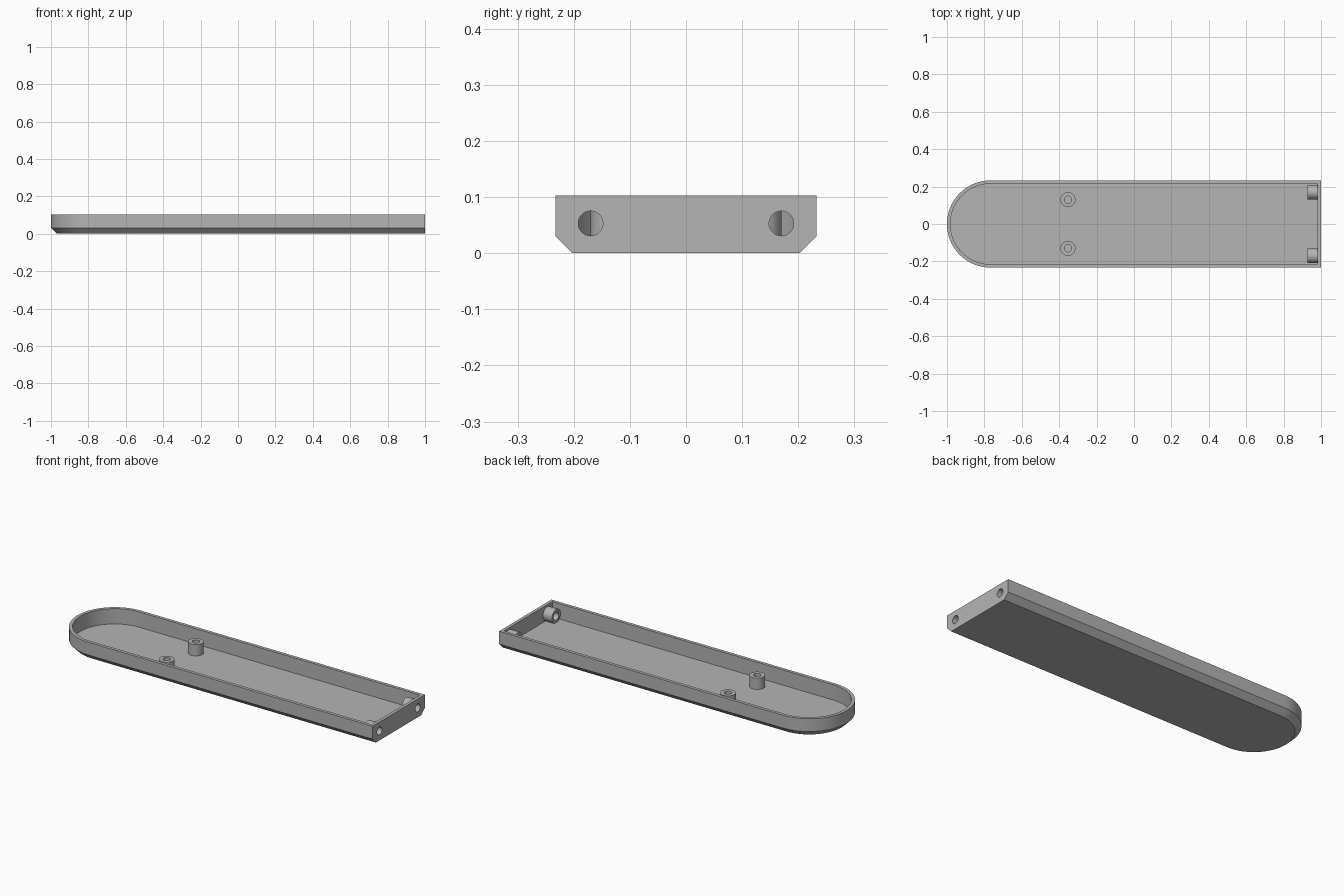
import bpy, bmesh, math
from mathutils import Matrix, Vector

if "Cube" in bpy.data.objects:
    bpy.data.objects.remove(bpy.data.objects["Cube"], do_unlink=True)

grey = bpy.data.materials.new("plain grey")
grey.use_nodes = True
COLOUR = (0.46, 0.46, 0.46, 1)
grey.diffuse_color = COLOUR
grey.node_tree.nodes["Principled BSDF"].inputs["Base Color"].default_value = COLOUR

HALF, HEIGHT, WALL, FLOOR, CHAMFER = 0.233, 0.103, 0.018, 0.017, 0.031
ARC_X = -1 + HALF
HOLE_Y, HOLE_Z, BORE = 0.17, 0.053, 0.022


def make_object(name, bm):
    bmesh.ops.recalc_face_normals(bm, faces=bm.faces)
    mesh = bpy.data.meshes.new(name)
    bm.to_mesh(mesh)
    bm.free()
    mesh.materials.append(grey)
    ob = bpy.data.objects.new(name, mesh)
    bpy.context.collection.objects.link(ob)
    return ob


def smooth(ob):
    bpy.ops.object.select_all(action="DESELECT")
    ob.select_set(True)
    bpy.context.view_layer.objects.active = ob
    bpy.ops.object.shade_smooth_by_angle(angle=math.radians(30))


def bridge(bm, a, b):
    for i in range(len(a)):
        j = (i + 1) % len(a)
        bm.faces.new((a[i], a[j], b[j], b[i]))


def outline(bm, inset, end_x, z, steps=48):
    # Straight end on the right, half circle on the left
    r = HALF - inset
    pts = [(end_x, -r), (end_x, r)]
    for i in range(steps + 1):
        a = math.pi / 2 + math.pi * i / steps
        pts.append((ARC_X + r * math.cos(a), r * math.sin(a)))
    return [bm.verts.new((x, y, z)) for x, y in pts]


def tube(name, base, axis, length, outer, inner, sides=48):
    # Hollow cylinder, or a solid one when inner is zero
    bm = bmesh.new()
    turn = Vector((0, 0, 1)).rotation_difference(Vector(axis)).to_matrix().to_4x4()
    place = Matrix.Translation(base) @ turn

    def ring(r, z):
        angles = [2 * math.pi * i / sides for i in range(sides)]
        return [bm.verts.new(place @ Vector((r * math.cos(a), r * math.sin(a), z))) for a in angles]

    rings = [ring(outer, 0), ring(outer, length)]
    if inner:
        rings += [ring(inner, length), ring(inner, 0)]
        for i in range(4):
            bridge(bm, rings[i], rings[(i + 1) % 4])
    else:
        bridge(bm, *rings)
        for r in rings:
            bm.faces.new(r)
    return make_object(name, bm)


# Tray shell: chamfered underside, upright walls, flat rim, flat floor
bm = bmesh.new()
loops = [outline(bm, CHAMFER, 1, 0), outline(bm, 0, 1, CHAMFER),
         outline(bm, 0, 1, HEIGHT), outline(bm, WALL, 1 - WALL, HEIGHT),
         outline(bm, WALL, 1 - WALL, FLOOR)]
for lower, upper in zip(loops, loops[1:]):
    bridge(bm, lower, upper)
bm.faces.new(loops[0])
bm.faces.new(loops[-1])
tray = make_object("tray", bm)

# Screw holes through the straight end wall
for side in (-1, 1):
    cutter = tube("hole_cutter", (0.95, side * HOLE_Y, HOLE_Z), (1, 0, 0), 0.1, BORE, 0)
    cutter.hide_render = True
    cut = tray.modifiers.new("screw_hole", "BOOLEAN")
    cut.operation = "DIFFERENCE"
    cut.solver = "EXACT"
    cut.object = cutter
    bpy.context.view_layer.objects.active = tray
    bpy.ops.object.modifier_apply(modifier=cut.name)
    bpy.data.objects.remove(cutter, do_unlink=True)
smooth(tray)

# Screw bosses behind the end wall and standing posts on the floor
for side, label in ((-1, "right"), (1, "left")):
    smooth(tube(label + "_end_boss", (0.927, side * HOLE_Y, HOLE_Z), (1, 0, 0),
                0.0555, 0.039, BORE))
    smooth(tube(label + "_post", (-0.353, side * 0.13, FLOOR - 0.003), (0, 0, 1),
                0.066, 0.04, 0.019))
